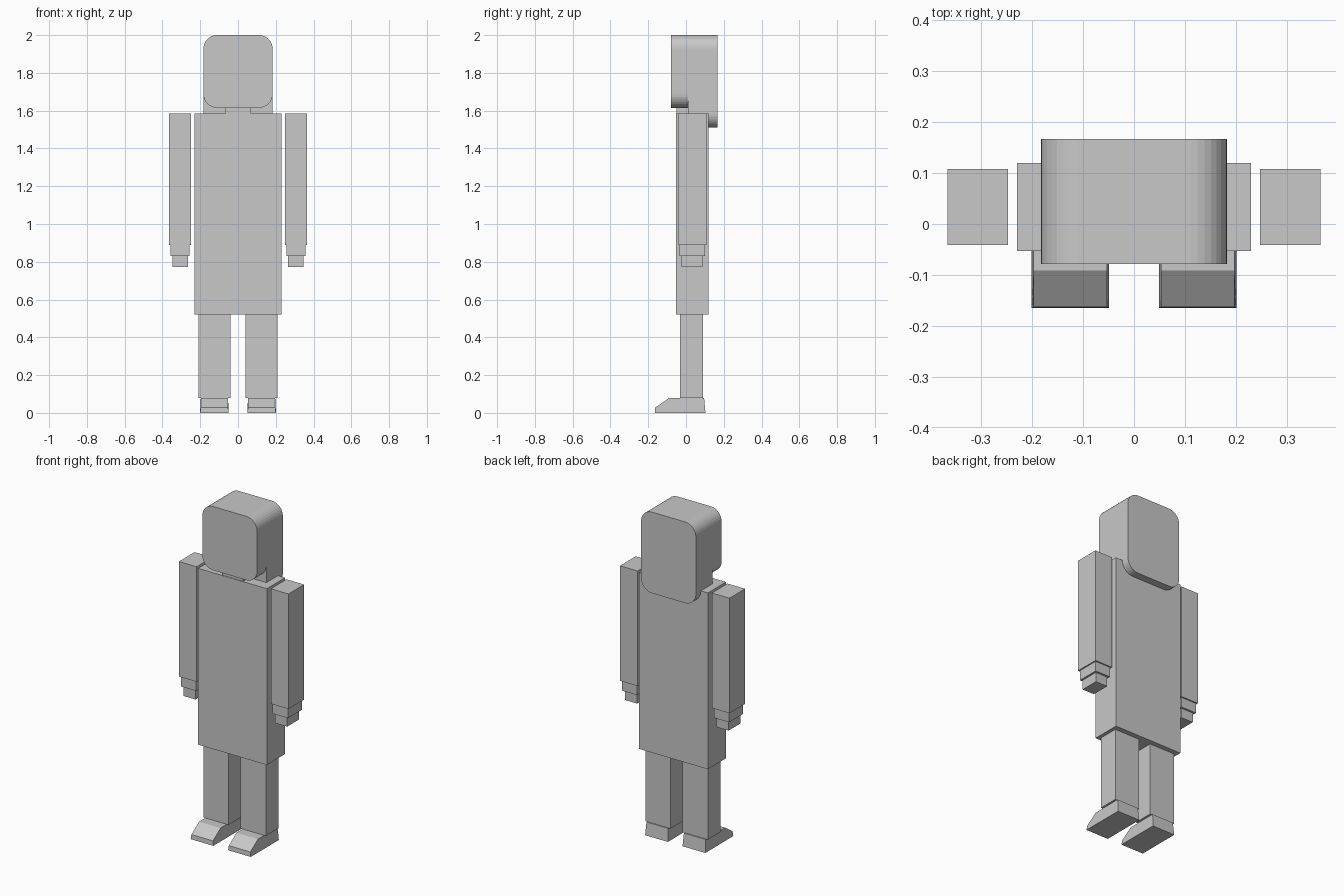
import bpy, bmesh, math

# Clear only the default cube
if "Cube" in bpy.data.objects:
    bpy.data.objects.remove(bpy.data.objects["Cube"], do_unlink=True)

GREY = (0.58, 0.58, 0.58, 1.0)
mat = bpy.data.materials.new("plain grey")
mat.use_nodes = True
mat.diffuse_color = GREY
bsdf = next(n for n in mat.node_tree.nodes if n.type == 'BSDF_PRINCIPLED')
bsdf.inputs["Base Color"].default_value = GREY


def finish(name, bm):
    bmesh.ops.recalc_face_normals(bm, faces=bm.faces)
    mesh = bpy.data.meshes.new(name)
    bm.to_mesh(mesh)
    bm.free()
    mesh.materials.append(mat)
    obj = bpy.data.objects.new(name, mesh)
    bpy.context.collection.objects.link(obj)
    return obj


def loft(name, ring_a, ring_b):
    """Solid between two matching rings of points."""
    bm = bmesh.new()
    a = [bm.verts.new(p) for p in ring_a]
    b = [bm.verts.new(p) for p in ring_b]
    bm.faces.new(a)
    bm.faces.new(b[::-1])
    for i in range(len(a)):
        j = (i + 1) % len(a)
        bm.faces.new((a[i], b[i], b[j], a[j]))
    return finish(name, bm)


def box(name, x, y, z):
    def ring(h):
        return [(x[0], y[0], h), (x[1], y[0], h), (x[1], y[1], h), (x[0], y[1], h)]
    return loft(name, ring(z[0]), ring(z[1]))


def rounded_block(name, half_width, z, y, radius, steps=8):
    """Rounded rectangle in the front plane, extended along depth."""
    pts = []
    for k, (sx, top) in enumerate(((1, 1), (-1, 1), (-1, 0), (1, 0))):
        cx = sx * (half_width - radius)
        cz = z[1] - radius if top else z[0] + radius
        for i in range(steps + 1):
            t = math.pi / 2 * (k + i / steps)
            pts.append((cx + radius * math.cos(t), cz + radius * math.sin(t)))
    return loft(name, [(px, y[0], pz) for px, pz in pts],
                [(px, y[1], pz) for px, pz in pts])


def shoe(name, s):
    """Wedge-toed shoe, slightly narrower at the top."""
    profile = [(-0.165, 0), (0.103, 0), (0.096, 0.078), (-0.091, 0.078), (-0.163, 0.028)]

    def side(x, inward):
        return [(s * (x + inward * 0.004 * min(1, z / 0.028)), y, z) for y, z in profile]
    return loft(name, side(0.049, 1), side(0.201, -1))


# Head: short face block in front, longer block behind
rounded_block("head_front", 0.183, (1.615, 2.0), (-0.079, 0.01), 0.072)
rounded_block("head_back", 0.183, (1.51, 2.0), (0.01, 0.167), 0.072)
box("neck", (-0.07, 0.07), (-0.05, 0.02), (1.56, 1.65))

# Body
box("torso", (-0.23, 0.23), (-0.053, 0.12), (0.52, 1.585))

# Limbs on both sides
for side_name, s in (("left", 1), ("right", -1)):
    def limb(part, x, y, z):
        box(side_name + "_" + part, sorted((s * x[0], s * x[1])), y, z)
    limb("arm", (0.248, 0.366), (-0.041, 0.108), (0.89, 1.585))
    limb("cuff", (0.256, 0.358), (-0.034, 0.1), (0.83, 0.89))
    limb("hand", (0.266, 0.346), (-0.025, 0.088), (0.772, 0.83))
    limb("leg", (0.04, 0.209), (-0.032, 0.09), (0.078, 0.52))
    shoe(side_name + "_shoe", s)
